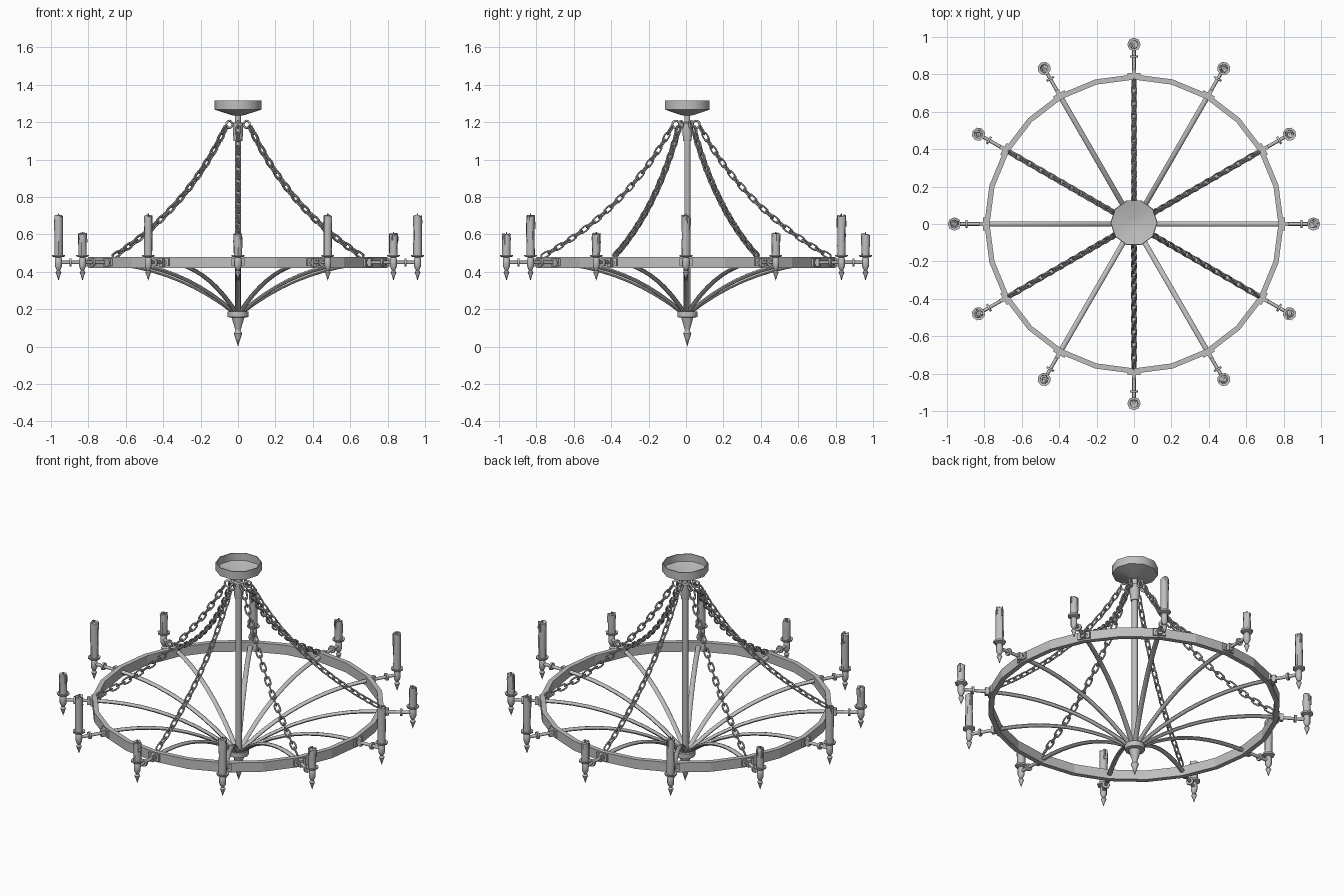
import bpy, bmesh, math, random
from mathutils import Matrix, Vector

if "Cube" in bpy.data.objects:
    bpy.data.objects.remove(bpy.data.objects["Cube"], do_unlink=True)
random.seed(4)

iron = bpy.data.materials.new("grey_iron")
iron.use_nodes = True
GREY = (0.52, 0.52, 0.52, 1)
iron.diffuse_color = GREY
iron.node_tree.nodes["Principled BSDF"].inputs["Base Color"].default_value = GREY


def finish(bm, name):
    """Clean a bmesh and return it as a smooth mesh with sharp corners kept."""
    bmesh.ops.remove_doubles(bm, verts=bm.verts, dist=0.0001)
    bmesh.ops.recalc_face_normals(bm, faces=bm.faces)
    mesh = bpy.data.meshes.new(name)
    bm.to_mesh(mesh)
    bm.free()
    mesh.materials.append(iron)
    mesh.shade_smooth()
    mesh.set_sharp_from_angle(angle=math.radians(50))
    return mesh


def place(mesh, name, angle=0, y=0):
    """Put a mesh in the scene, turned about the centre."""
    obj = bpy.data.objects.new(name, mesh)
    obj.rotation_euler.z = math.radians(angle)
    obj.location.y = y
    bpy.context.collection.objects.link(obj)


def radial(mesh, name, angles):
    for a in angles:
        place(mesh, f"{name}_{a}", a)


def skin(bm, loops, closed=False):
    """Join equal loops of points with quads."""
    rings = [[bm.verts.new(p) for p in loop] for loop in loops]
    n = len(rings[0])
    pairs = list(zip(rings, rings[1:]))
    if closed:
        pairs.append((rings[-1], rings[0]))
    for a, b in pairs:
        for i in range(n):
            j = (i + 1) % n
            bm.faces.new((a[i], a[j], b[j], b[i]))
    if not closed:
        bm.faces.new(rings[0])
        bm.faces.new(rings[-1])


def lathe(bm, profile, sides, x=0.0, closed=False, wobble=0.0):
    """Turn (radius, z) points about a vertical axis at x."""
    loops = []
    for r, z in profile:
        loop = []
        for i in range(sides):
            a = math.tau * i / sides
            rr = max(r, 0.00002) * (1 + random.uniform(-wobble, wobble))
            loop.append((x + rr * math.cos(a), rr * math.sin(a), z))
        loops.append(loop)
    skin(bm, loops, closed)


def turned(name, profile, sides, x=0.0, closed=False):
    bm = bmesh.new()
    lathe(bm, profile, sides, x, closed)
    return finish(bm, name)


def box(bm, centre, size):
    bmesh.ops.create_cube(bm, size=1, matrix=Matrix.Translation(centre) @ Matrix.Diagonal((*size, 1)))


def rod_x(bm, x0, x1, r, z, sides=8):
    m = Matrix.Translation(((x0 + x1) / 2, 0, z)) @ Matrix.Rotation(math.pi / 2, 4, 'Y')
    bmesh.ops.create_cone(bm, cap_ends=True, segments=sides, radius1=r, radius2=r, depth=x1 - x0, matrix=m)


def bezier(p, t):
    a, b, c = p
    return a * (1 - t) ** 2 + b * 2 * t * (1 - t) + c * t * t


def torus_mesh(segments, sides, major, minor):
    """Borrow the torus primitive as bare mesh data."""
    bpy.ops.mesh.primitive_torus_add(major_segments=segments, minor_segments=sides,
                                     major_radius=major, minor_radius=minor)
    obj = bpy.context.object
    mesh = obj.data
    bpy.data.objects.remove(obj)
    return mesh


ALL = range(0, 360, 30)
CHAINED = range(30, 360, 60)
AXIS_Y = .007

# Main ring: a flat-topped band with 24 sides
ring = turned("ring", [(.772, .421), (.8, .421), (.8, .478), (.772, .478)], 24, closed=True)
ring.shade_flat()
place(ring, "ring")

# Ceiling canopy, an open thin dish
place(turned("canopy", [(.02, 1.235), (.035, 1.238), (.126, 1.267), (.126, 1.316),
                        (.121, 1.316), (.121, 1.272), (.02, 1.248)], 10), "canopy", y=AXIS_Y)

# Centre rod with its top collar
place(turned("centre_rod", [(.017, .17), (.017, 1.1), (.023, 1.1), (.028, 1.15), (.028, 1.195),
                            (.016, 1.2), (.016, 1.255)], 10), "centre_rod", y=AXIS_Y)

# Bottom hub and pointed finial
place(turned("bottom_finial", [(0, 0), (.014, .045), (.023, .07), (.013, .085), (.016, .095),
                               (.034, .155), (.056, .158), (.056, .188), (.03, .19)], 10),
      "bottom_finial", y=AXIS_Y)

# Curved rounded ribs from the hub up to the ring
bm = bmesh.new()
path = (Vector((.025, 0, .185)), Vector((.36, 0, .445)), Vector((.78, 0, .45)))
loops = []
for k in range(11):
    p = bezier(path, k / 10)
    d = (bezier(path, k / 10 + .01) - bezier(path, k / 10 - .01)).normalized()
    up = Vector((-d.z, 0, d.x)) * .01
    side = Vector((0, .014, 0))
    loops.append([p + up * math.sin(math.tau * i / 8) + side * math.cos(math.tau * i / 8)
                  for i in range(8)])
skin(bm, loops)
radial(finish(bm, "rib"), "rib", ALL)

# One oval chain link
link = torus_mesh(12, 6, .0135, .005)
for v in link.vertices:
    v.co.x += math.copysign(.013, v.co.x) if abs(v.co.x) > .0001 else 0

# Hanging chains, links evenly spaced along a sagging path
bm = bmesh.new()
path = (Vector((.075, 0, 1.175)), Vector((.31, 0, .735)), Vector((.768, 0, .482)))
pts = [bezier(path, i / 400) for i in range(401)]
dist = [0]
for a, b in zip(pts, pts[1:]):
    dist.append(dist[-1] + (b - a).length)
COUNT = 24
for k in range(COUNT):
    goal = dist[-1] * (k + .5) / COUNT
    i = min(range(1, 400), key=lambda n: abs(dist[n] - goal))
    d = pts[i + 1] - pts[i - 1]
    m = (Matrix.Translation(pts[i]) @ Matrix.Rotation(-math.atan2(d.z, d.x), 4, 'Y')
         @ Matrix.Rotation(math.pi / 2 * (k % 2) + .4, 4, 'X'))
    part = link.copy()
    part.transform(m)
    bm.from_mesh(part)
    bpy.data.meshes.remove(part)
radial(finish(bm, "chain"), "chain", CHAINED)
bpy.data.meshes.remove(link)

# Eyelets holding the chain tops
eyelet = torus_mesh(12, 6, .019, .006)
eyelet.materials.append(iron)
eyelet.shade_smooth()
eyelet.transform(Matrix.Translation((.054, 0, 1.188)) @ Matrix.Rotation(math.pi / 2, 4, 'X'))
radial(eyelet, "eyelet", CHAINED)

# Candle arms: slim ring bracket with a knuckle, rod and collar
bm = bmesh.new()
for z in (.436, .464):
    box(bm, (.8, 0, z), (.012, .07, .012))
for y in (-.028, .028):
    box(bm, (.8, y, .45), (.012, .014, .04))
box(bm, (.81, 0, .45), (.035, .022, .042))
rod_x(bm, .79, .955, .0095, .45)
rod_x(bm, .89, .902, .022, .45)
radial(finish(bm, "candle_arm"), "candle_arm", ALL)

# Candle holders: pointed drop, socket and drip tray
radial(turned("candle_holder", [(0, .352), (.009, .38), (.016, .398), (.008, .408), (.014, .418),
                                (.019, .43), (.019, .468), (.014, .476), (.034, .482),
                                (.036, .491), (.02, .488)], 8, x=.96), "candle_holder", ALL)

# Candles with uneven wax, drips and a wick
for angle in ALL:
    top = .61 if angle % 60 == 30 or angle in (90, 270) else .708
    bm = bmesh.new()
    levels = 4
    profile = [(.0225, .485 + (top - .487) * i / levels) for i in range(levels + 1)]
    lathe(bm, profile + [(.014, top), (.011, top - .012)], 8, x=.96, wobble=.07)
    for v in bm.verts:
        if v.co.z > top - .005:
            v.co.z -= random.uniform(0, .016)
    for i in range(2):
        a = random.uniform(0, math.tau)
        length = random.uniform(.03, .08)
        m = Matrix.Translation((.96 + .021 * math.cos(a), .021 * math.sin(a), top - .006 - length / 2))
        bmesh.ops.create_cone(bm, cap_ends=True, segments=6, radius1=.006, radius2=.004,
                              depth=length, matrix=m)
    box(bm, (.96, 0, top - .008), (.005, .005, .024))
    place(finish(bm, "candle"), f"candle_{angle}", angle)
